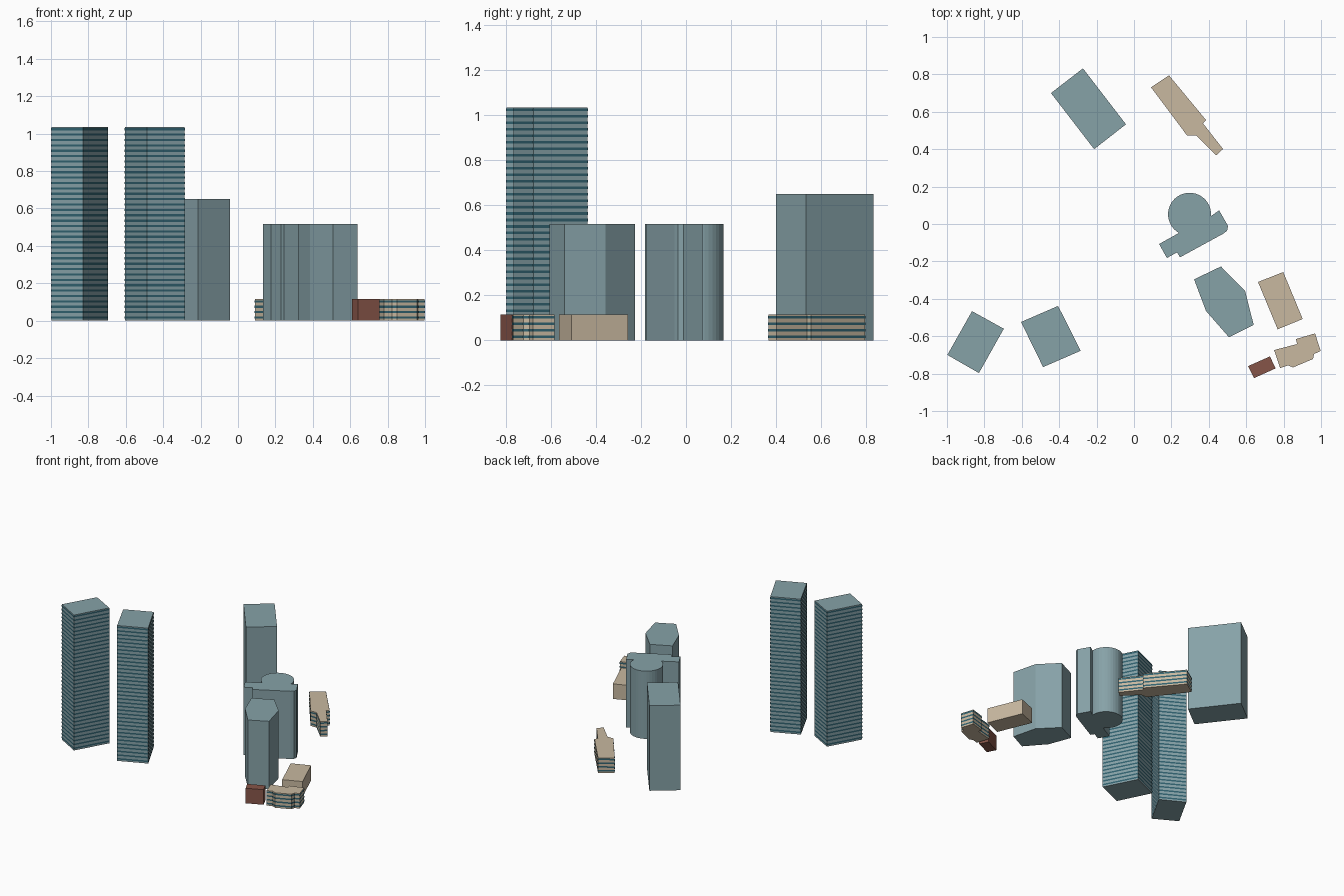
import bpy, bmesh
from math import cos, sin, radians
from mathutils import Vector

if "Cube" in bpy.data.objects:
    bpy.data.objects.remove(bpy.data.objects["Cube"])

FLOOR = 0.02875


def material(name, rgb):
    m = bpy.data.materials.new(name)
    m.diffuse_color = (*rgb, 1)
    m.use_nodes = True
    m.node_tree.nodes["Principled BSDF"].inputs["Base Color"].default_value = m.diffuse_color
    return m


TEAL = material("teal_cladding", (0.24, 0.36, 0.39))
TAN = material("tan_stone", (0.58, 0.48, 0.35))
BRICK = material("brick", (0.24, 0.09, 0.065))
GLASS = material("window_glass", (0.03, 0.12, 0.16))


def ccw(outline):
    pts = [Vector(p) for p in outline]
    area = sum(a.x * b.y - b.x * a.y for a, b in zip(pts, pts[1:] + pts[:1]))
    return pts if area > 0 else pts[::-1]


def grow(pts, d):
    # mitred outward offset of a counter-clockwise outline
    out = []
    for i, p in enumerate(pts):
        e1 = (p - pts[i - 1]).normalized()
        e2 = (pts[(i + 1) % len(pts)] - p).normalized()
        n1, n2 = Vector((e1.y, -e1.x)), Vector((e2.y, -e2.x))
        out.append(p + (n1 + n2) * d / max(1 + n1.dot(n2), 0.3))
    return out


def finish(bm, name, mat):
    me = bpy.data.meshes.new(name)
    bm.to_mesh(me)
    bm.free()
    me.materials.append(mat)
    bpy.context.collection.objects.link(bpy.data.objects.new(name, me))


def walls(bm, pts, z0, z1):
    lo = [bm.verts.new((p.x, p.y, z0)) for p in pts]
    hi = [bm.verts.new((p.x, p.y, z1)) for p in pts]
    for i in range(len(pts)):
        j = (i + 1) % len(pts)
        bm.faces.new((lo[i], lo[j], hi[j], hi[i]))
    return lo, hi


def building(name, outline, height, mat, floors=0):
    pts = ccw(outline)
    bm = bmesh.new()
    lo, hi = walls(bm, pts, 0, height)
    bm.faces.new(lo[::-1])
    bm.faces.new(hi)
    finish(bm, name, mat)
    # one ribbon of windows per floor, just proud of the wall
    if floors:
        bm = bmesh.new()
        ring = grow(pts, 0.0015)
        step = height / floors
        for k in range(floors):
            walls(bm, ring, (k + 0.4) * step, (k + 0.8) * step)
        finish(bm, name + "_windows", GLASS)


# Twin striped towers
building("west_tower", [(-0.866, -0.466), (-0.696, -0.56), (-0.829, -0.797),
                        (-0.998, -0.70)], 36 * FLOOR, TEAL, 36)
building("east_tower", [(-0.406, -0.438), (-0.285, -0.678), (-0.486, -0.765),
                        (-0.604, -0.524)], 36 * FLOOR, TEAL, 36)

# Plain slab tower at the back
building("back_slab", [(-0.273, 0.832), (-0.043, 0.533), (-0.213, 0.40),
                       (-0.444, 0.70)], 0.65, TEAL)

# Round drum merged with a wing
drum = [(0.297 + 0.115 * cos(radians(a)), 0.052 + 0.115 * sin(radians(a)))
        for a in range(-5, 241, 10)]
wing = [(0.24, -0.048), (0.134, -0.107), (0.176, -0.182), (0.23, -0.152),
        (0.246, -0.178), (0.481, -0.05), (0.498, -0.035), (0.503, -0.011),
        (0.455, 0.073)]
building("round_tower", drum + wing, 18 * FLOOR, TEAL)

# Six-sided block
building("six_sided_block", [(0.465, -0.227), (0.594, -0.358), (0.64, -0.54),
                             (0.508, -0.606), (0.385, -0.465), (0.321, -0.296)],
         18 * FLOOR, TEAL)

# Low buildings
building("long_low_block", [(0.187, 0.795), (0.385, 0.556), (0.369, 0.538),
                            (0.476, 0.401), (0.439, 0.367), (0.332, 0.474),
                            (0.283, 0.474), (0.091, 0.731)], 4 * FLOOR, TAN, 4)
building("plain_low_block", [(0.798, -0.257), (0.902, -0.508), (0.768, -0.563),
                             (0.663, -0.31)], 4 * FLOOR, TAN)
building("stepped_low_block", [(0.968, -0.585), (0.998, -0.679), (0.963, -0.695),
                               (0.957, -0.722), (0.85, -0.767), (0.824, -0.756),
                               (0.781, -0.77), (0.749, -0.674), (0.872, -0.642),
                               (0.866, -0.615)], 4 * FLOOR, TAN, 4)
building("brick_block", [(0.727, -0.708), (0.757, -0.772), (0.642, -0.824),
                         (0.61, -0.76)], 4 * FLOOR, BRICK)
